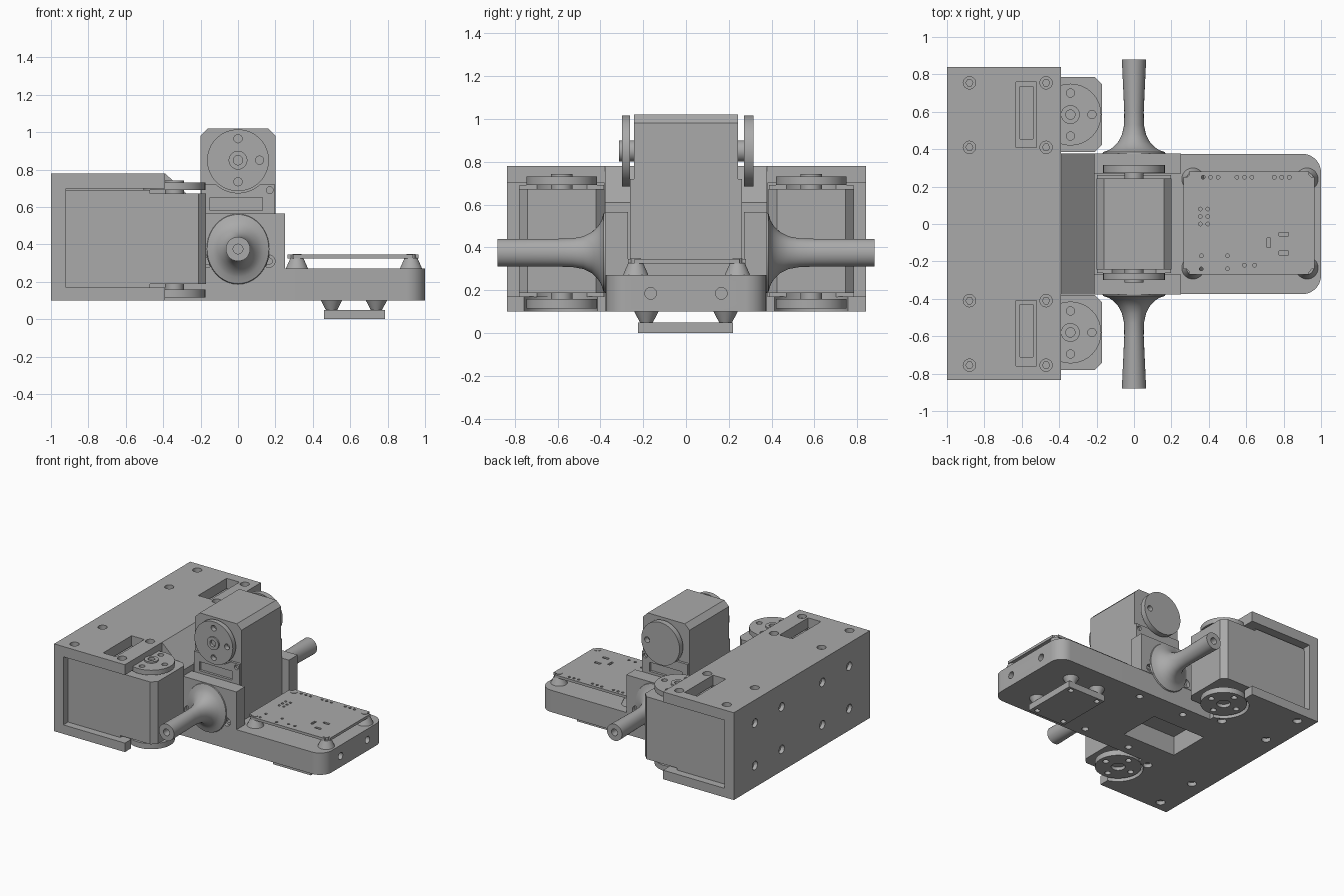
import bpy, bmesh, math
from mathutils import Matrix, Vector

if "Cube" in bpy.data.objects:
    bpy.data.objects.remove(bpy.data.objects["Cube"])

grey = bpy.data.materials.new("plain grey")
grey.use_nodes = True
COLOUR = (0.4, 0.4, 0.4, 1)
grey.diffuse_color = COLOUR
grey.node_tree.nodes["Principled BSDF"].inputs["Base Color"].default_value = COLOUR


def box(bm, x0, x1, y0, y1, z0, z1):
    size = Matrix.Diagonal((x1 - x0, y1 - y0, z1 - z0, 1))
    mid = Matrix.Translation(((x0 + x1) / 2, (y0 + y1) / 2, (z0 + z1) / 2))
    bmesh.ops.create_cube(bm, size=1, matrix=mid @ size)


def cone(bm, start, end, r0, r1=None, sides=32):
    start, end = Vector(start), Vector(end)
    axis = end - start
    turn = Vector((0, 0, 1)).rotation_difference(axis).to_matrix().to_4x4()
    bmesh.ops.create_cone(bm, cap_ends=True, segments=sides, radius1=r0,
                          radius2=r0 if r1 is None else r1, depth=axis.length,
                          matrix=Matrix.Translation((start + end) / 2) @ turn)


def prism(bm, points, push):
    face = bm.faces.new([bm.verts.new(p) for p in points])
    out = bmesh.ops.extrude_face_region(bm, geom=[face])["geom"]
    bmesh.ops.translate(bm, vec=push, verts=[v for v in out if isinstance(v, bmesh.types.BMVert)])


def finish(bm, name, matrix=Matrix()):
    bm.transform(matrix)
    bmesh.ops.recalc_face_normals(bm, faces=bm.faces)
    mesh = bpy.data.meshes.new(name)
    bm.to_mesh(mesh)
    bm.free()
    mesh.materials.append(grey)
    obj = bpy.data.objects.new(name, mesh)
    bpy.context.collection.objects.link(obj)
    return obj


def cut(obj, bm):
    cutter = finish(bm, "cutter")
    cutter.hide_render = True
    mod = obj.modifiers.new("cut", "BOOLEAN")
    mod.operation, mod.solver, mod.use_self = "DIFFERENCE", "EXACT", True
    mod.object = cutter
    bpy.context.view_layer.objects.active = obj
    bpy.ops.object.modifier_apply(modifier=mod.name)
    bpy.data.objects.remove(cutter)


def screw_hole(bm, at, inward):
    # counterbore with a narrower deeper bore
    at, inward = Vector(at), Vector(inward)
    cone(bm, at - inward * 0.02, at + inward * 0.03, 0.033, sides=24)
    cone(bm, at - inward * 0.01, at + inward * 0.06, 0.019, sides=6)


# Housing for the two side motors
bm = bmesh.new()
box(bm, -1, -0.39, -0.835, 0.84, 0.1, 0.78)
housing = finish(bm, "motor_housing")
bm = bmesh.new()
for s in (-1, 1):
    box(bm, -0.92, -0.3, min(s * 0.38, s), max(s * 0.38, s), 0.17, 0.7)
    box(bm, -0.63, -0.52, s * 0.585 - 0.175, s * 0.585 + 0.175, 0.6, 0.9)
    cone(bm, (-0.34, s * 0.585, 0), (-0.34, s * 0.585, 0.2), 0.18, sides=48)
    for y in (0.41, 0.755):
        for x in (-0.88, -0.47):
            screw_hole(bm, (x, s * y, 0.78), (0, 0, -1))
            if x < -0.5 or y < 0.5:
                screw_hole(bm, (x, s * y, 0.1), (0, 0, 1))
    for y in (0.25, 0.58):
        for z in (0.27, 0.6):
            screw_hole(bm, (-1, s * y, z), (1, 0, 0))
box(bm, -0.52, -0.3, -0.18, 0.15, 0, 0.25)
cut(housing, bm)

# Base deck with rounded front corners
R = 0.1
arc = [(1 - R + R * math.sin(a), 0.375 - R + R * math.cos(a))
       for a in [math.pi / 2 * i / 10 for i in range(11)]]
outline = [(-0.39, 0.375)] + arc + [(x, -y) for x, y in reversed(arc)] + [(-0.39, -0.375)]
bm = bmesh.new()
prism(bm, [(x, y, 0.1) for x, y in outline], (0, 0, 0.17))
deck = finish(bm, "base_deck")
bm = bmesh.new()
box(bm, -0.5, -0.06, -0.18, 0.15, 0, 0.25)
for s in (-1, 1):
    cone(bm, (0.9, s * 0.165, 0.185), (1.1, s * 0.165, 0.185), 0.027)
    for x in (-0.2, 0.2):
        cone(bm, (x, s * 0.3, 0), (x, s * 0.3, 0.16), 0.025)
cut(deck, bm)

# Sloped block joining the deck to the housing
bm = bmesh.new()
prism(bm, [(-0.39, -0.378, 0.27), (-0.39, -0.378, 0.78), (-0.21, -0.378, 0.61),
           (-0.21, -0.378, 0.27)], (0, 0.756, 0))
finish(bm, "sloped_block")

# Side walls and flared axle handles
PROFILE = [(0.37, 0.17, 0.19), (0.385, 0.165, 0.185), (0.395, 0.135, 0.15), (0.41, 0.112, 0.125),
           (0.44, 0.084, 0.096), (0.48, 0.064, 0.076), (0.53, 0.053, 0.067), (0.6, 0.052, 0.065),
           (0.88, 0.065, 0.065), (0.88, 0.026, 0.026), (0.8, 0.026, 0.026)]
SIDES = 40
for s, side in ((-1, "front"), (1, "back")):
    bm = bmesh.new()
    box(bm, -0.21, 0.25, min(s * 0.27, s * 0.378), max(s * 0.27, s * 0.378), 0.27, 0.565)
    wall = finish(bm, side + "_wall")
    bm = bmesh.new()
    for x in (-0.165, 0.165):
        screw_hole(bm, (x, s * 0.378, 0.31), (0, -s, 0))
    cut(wall, bm)
    bm = bmesh.new()
    rings = [[bm.verts.new((rx * math.cos(2 * math.pi * i / SIDES), s * y,
                            0.375 + rz * math.sin(2 * math.pi * i / SIDES)))
              for i in range(SIDES)] for y, rx, rz in PROFILE]
    for a, b in zip(rings, rings[1:]):
        for i in range(SIDES):
            j = (i + 1) % SIDES
            bm.faces.new((a[i], a[j], b[j], b[i]))
    bm.faces.new(rings[0])
    bm.faces.new(rings[-1])
    finish(bm, side + "_axle")


# Motor: horn axis on local z, body trailing along local -x
def motor(name, matrix):
    bm = bmesh.new()
    c = 0.04
    prism(bm, [(0.17, c - 0.2, -0.243), (0.17, 0.2 - c, -0.243), (0.17 - c, 0.2, -0.243),
               (-0.58, 0.2, -0.243), (-0.58, -0.2, -0.243), (0.17 - c, -0.2, -0.243)],
          (0, 0, 0.486))
    finish(bm, name + "_body", matrix)
    for s, end in ((-1, "rear"), (1, "output")):
        bm = bmesh.new()
        box(bm, -0.58, -0.13, -0.197, 0.197, min(s * 0.24, s * 0.262), max(s * 0.24, s * 0.262))
        cover = finish(bm, name + "_" + end + "_cover", matrix)
        bm = bmesh.new()
        cone(bm, (0, 0, s * 0.2), (0, 0, s * 0.3), 0.175, sides=48)
        box(bm, -0.27, -0.2, -0.13, 0.15, -0.3, 0.3)
        for y in (-0.17, 0.17):
            cone(bm, (-0.14 - 0.02, y, s * 0.2), (-0.16, y, s * 0.3), 0.018, sides=16)
        bm.transform(matrix)
        cut(cover, bm)
        bm = bmesh.new()
        h0, h1 = (0.262, 0.3) if s > 0 else (0.272, 0.315)
        cone(bm, (0, 0, s * h0), (0, 0, s * h1), 0.165, sides=64)
        horn = finish(bm, name + "_" + end + "_horn", matrix)
        bm = bmesh.new()
        for x, y in ((0.115, 0), (-0.115, 0), (0, 0.115), (0, -0.115)):
            cone(bm, (x, y, s * 0.2), (x, y, s * 0.4), 0.022, sides=24)
        cone(bm, (0, 0, s * 0.29), (0, 0, s * 0.4), 0.05)
        bm.transform(matrix)
        cut(horn, bm)
        bm = bmesh.new()
        cone(bm, (0, 0, s * 0.24), (0, 0, s * (0.312 if s > 0 else 0.29)), 0.05)
        hub = finish(bm, name + "_" + end + "_hub", matrix)
        bm = bmesh.new()
        cone(bm, (0, 0, s * 0.275), (0, 0, s * 0.4), 0.025, sides=24)
        bm.transform(matrix)
        cut(hub, bm)


motor("front_motor", Matrix.Translation((-0.34, -0.58, 0.43)))
motor("back_motor", Matrix.Translation((-0.34, 0.585, 0.43)))
upright = Matrix(((0, -1, 0), (0, 0, -1), (1, 0, 0))).to_4x4()
motor("centre_motor", Matrix.Translation((0, 0, 0.85)) @ upright)

# Controller board on conical standoffs
bm = bmesh.new()
box(bm, 0.265, 0.965, -0.27, 0.28, 0.325, 0.345)
bmesh.ops.bevel(bm, geom=[e for e in bm.edges if abs(e.verts[0].co.z - e.verts[1].co.z) > 0.01],
                offset=0.03, segments=3, affect="EDGES")
board = finish(bm, "controller_board")
bm = bmesh.new()
pins = [(x + d, 0.25) for x in (0.41, 0.59, 0.79) for d in (-0.04, 0, 0.04)]
pins += [(x, y) for x in (0.355, 0.395) for y in (0, 0.04, 0.08)]
pins += [(x, y) for x in (0.36, 0.5) for y in (-0.24, -0.17)] + [(0.59, -0.22), (0.645, -0.22)]
for x, y in pins:
    cone(bm, (x, y, 0.3), (x, y, 0.4), 0.01, sides=12)
for x, y, w, h in ((0.8, -0.055, 0.025, 0.01), (0.8, -0.155, 0.025, 0.01), (0.72, -0.1, 0.01, 0.025)):
    box(bm, x - w, x + w, y - h, y + h, 0.3, 0.4)
cut(board, bm)
bm = bmesh.new()
for x in (0.315, 0.925):
    for y in (-0.235, 0.24):
        cone(bm, (x, y, 0.269), (x, y, 0.326), 0.06, 0.035)
        cone(bm, (x, y, 0.32), (x, y, 0.348), 0.024, sides=24)
finish(bm, "board_standoffs")

# Sensor plate hanging under the deck
bm = bmesh.new()
box(bm, 0.46, 0.785, -0.225, 0.22, 0, 0.05)
plate = finish(bm, "sensor_plate")
bm = bmesh.new()
legs = bmesh.new()
for x in (0.5, 0.74):
    for y in (-0.185, 0.185):
        cone(bm, (x, y, -0.1), (x, y, 0.03), 0.02, sides=20)
        cone(legs, (x, y, 0.049), (x, y, 0.101), 0.03, 0.057)
cut(plate, bm)
finish(legs, "sensor_standoffs")

# Smooth the round parts, keep hard edges sharp
bpy.ops.object.select_all(action="DESELECT")
for obj in bpy.context.scene.objects:
    if obj.type == "MESH":
        obj.select_set(True)
        bpy.context.view_layer.objects.active = obj
bpy.ops.object.shade_smooth_by_angle(angle=math.radians(30))
